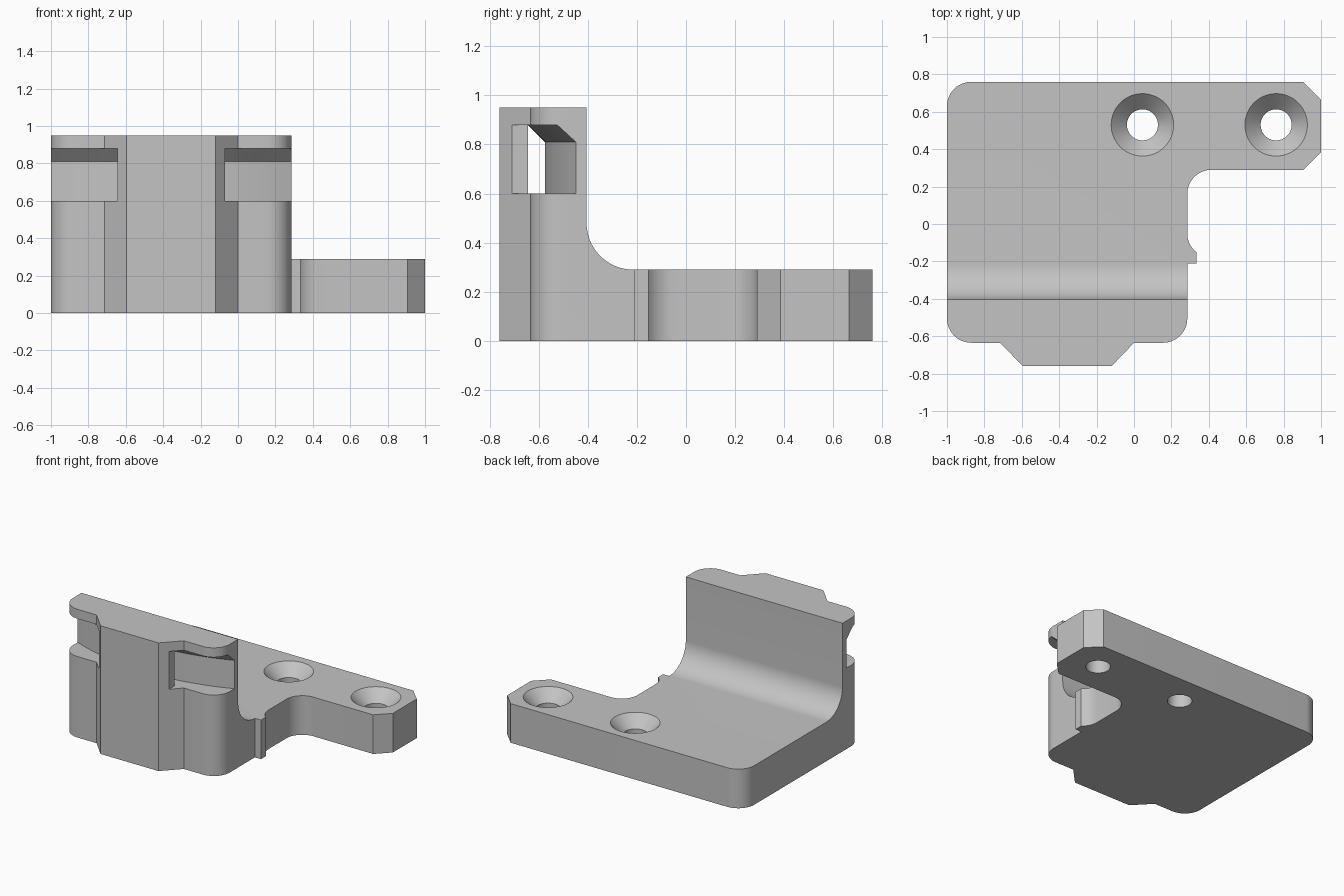
import bpy, bmesh
from math import cos, sin, radians, sqrt

if "Cube" in bpy.data.objects:
    bpy.data.objects.remove(bpy.data.objects["Cube"])

grey = bpy.data.materials.new("plain grey")
grey.use_nodes = True
COLOUR = (0.55, 0.55, 0.55, 1)
grey.diffuse_color = COLOUR
grey.node_tree.nodes["Principled BSDF"].inputs["Base Color"].default_value = COLOUR


def arc(cx, cy, r, a0, a1, n=14):
    """Points on a circular arc, angles in degrees."""
    angles = [radians(a0 + (a1 - a0) * i / n) for i in range(n + 1)]
    return [(cx + r * cos(a), cy + r * sin(a)) for a in angles]


def finish(bm, name):
    bmesh.ops.recalc_face_normals(bm, faces=bm.faces)
    mesh = bpy.data.meshes.new(name)
    bm.to_mesh(mesh)
    bm.free()
    mesh.materials.append(grey)
    ob = bpy.data.objects.new(name, mesh)
    bpy.context.collection.objects.link(ob)
    return ob


def prism(name, outline, low, high, along_x=False):
    """Extrude an outline along z, or a (y, z) outline along x."""
    bm = bmesh.new()
    place = (lambda p: (low, *p)) if along_x else (lambda p: (*p, low))
    face = bm.faces.new([bm.verts.new(place(p)) for p in outline])
    grown = bmesh.ops.extrude_face_region(bm, geom=[face])["geom"]
    d = high - low
    bmesh.ops.translate(bm, vec=(d, 0, 0) if along_x else (0, 0, d),
                        verts=[v for v in grown if isinstance(v, bmesh.types.BMVert)])
    return finish(bm, name)


def turned(name, x, y, rings, n=64):
    """Stack of (radius, z) rings closed into a solid."""
    bm = bmesh.new()
    loops = [[bm.verts.new((px, py, z)) for px, py in arc(x, y, r, 0, 360, n)[:-1]]
             for r, z in rings]
    for a, b in zip(loops, loops[1:]):
        for i in range(n):
            j = (i + 1) % n
            bm.faces.new((a[i], a[j], b[j], b[i]))
    bm.faces.new(loops[0])
    bm.faces.new(loops[-1])
    return finish(bm, name)


def cut(target, tool):
    mod = target.modifiers.new("cut", "BOOLEAN")
    mod.operation, mod.solver, mod.object = "DIFFERENCE", "EXACT", tool
    bpy.context.view_layer.objects.active = target
    bpy.ops.object.modifier_apply(modifier=mod.name)
    bpy.data.objects.remove(tool)


# Bracket plan, extruded to full height
R = 0.13
SIDE = 0.285
plan = arc(-1 + R, -0.635 + R, R, 180, 270)
plan += [(-0.715, -0.635), (-0.595, -0.76), (-0.12, -0.76), (0, -0.635)]
plan += arc(SIDE - R, -0.635 + R, R, 270, 360)
plan += [(SIDE, -0.21), (0.335, -0.21)]
plan += arc(SIDE + R, -0.05, R, 232, 180, 8)
plan += arc(SIDE + R, 0.29 - R, R, 180, 90)
plan += [(0.905, 0.29), (1, 0.385), (1, 0.665), (0.905, 0.76)]
plan += arc(-1 + R, 0.76 - R, R, 90, 180)
bracket = prism("bracket", plan, 0, 0.95)

# Clear the space above the base plate, leaving a filleted upright
clear = [(-0.405, 1.2)] + arc(-0.215, 0.48, 0.19, 180, 270, 20) + [(1, 0.29), (1, 1.2)]
cut(bracket, prism("clearance_cutter", clear, -1.5, 1.5, along_x=True))

# Countersunk screw holes
for x in (0.045, 0.76):
    cut(bracket, turned("screw_hole_cutter", x, 0.53,
                        [(0.083, -0.1), (0.083, 0.206), (0.167, 0.29), (0.197, 0.32)]))

# Strap slot: open at both ends, passing behind the front boss,
# with a curved inner wall and a sloping roof
slot = prism("strap_slot_cutter",
             [(-1.1, -1), (-0.645, -1), (-0.645, -0.643), (-0.07, -0.643),
              (-0.07, -1), (0.4, -1), (0.4, -0.3), (-1.1, -0.3)], 0.6, 0.88)
BEND = 1.70
cut(slot, turned("strap_core", -0.357, BEND - 0.575,
                 [(BEND, 0.5), (BEND, 0.81), (BEND + 0.14, 0.95)], 256))
cut(bracket, slot)

# Smooth the rounded faces and keep the edges crisp
bpy.ops.object.select_all(action="DESELECT")
bracket.select_set(True)
bpy.context.view_layer.objects.active = bracket
bpy.ops.object.shade_smooth_by_angle(angle=radians(25))
